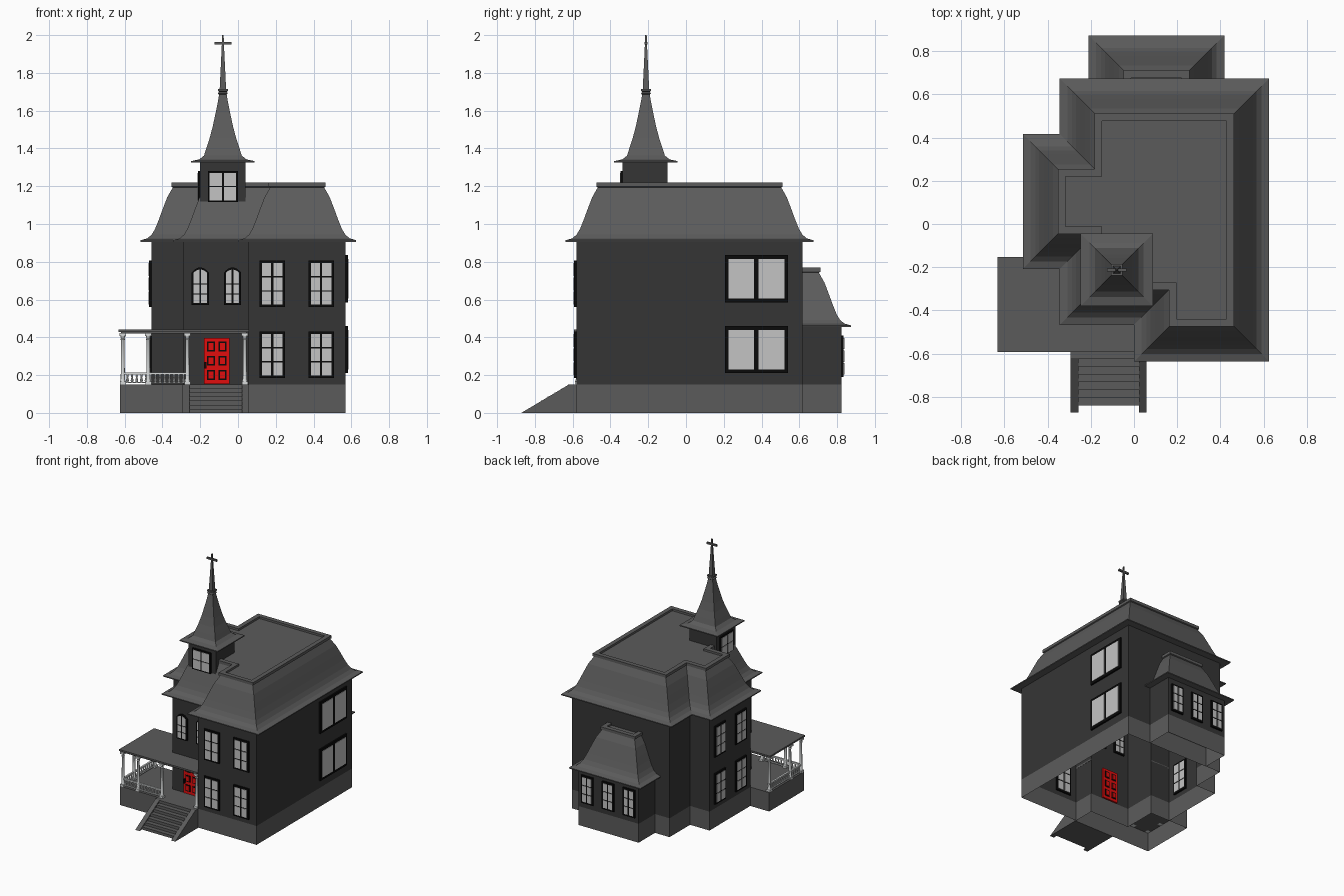
import bpy, bmesh, math
from mathutils import Matrix, Vector

if "Cube" in bpy.data.objects:
    bpy.data.objects.remove(bpy.data.objects["Cube"])

COLORS = [("wall_charcoal", (.036, .036, .036)), ("slate_grey", (.105, .105, .105)),
          ("frame_black", (.003, .003, .003)), ("pane_light_grey", (.55, .55, .55)),
          ("porch_white", (.68, .70, .70)), ("door_red", (.75, .004, .004))]
WALL, SLATE, BLACK, PANE, WHITE, RED = range(6)
MATS = []
for n, c in COLORS:
    m = bpy.data.materials.new(n)
    m.diffuse_color = (*c, 1)
    m.use_nodes = True
    m.node_tree.nodes["Principled BSDF"].inputs["Base Color"].default_value = m.diffuse_color
    MATS.append(m)


def finish(name, bm, matrix=None, smooth=False, fix=True):
    if fix:
        bmesh.ops.recalc_face_normals(bm, faces=bm.faces[:])
    me = bpy.data.meshes.new(name)
    bm.to_mesh(me)
    bm.free()
    for m in MATS:
        me.materials.append(m)
    ob = bpy.data.objects.new(name, me)
    bpy.context.collection.objects.link(ob)
    if matrix is not None:
        ob.matrix_world = matrix
    if smooth:
        bpy.ops.object.select_all(action='DESELECT')
        ob.select_set(True)
        bpy.context.view_layer.objects.active = ob
        bpy.ops.object.shade_smooth_by_angle(angle=math.radians(40))
    return ob


def inset(poly, d):
    """Inset a counter-clockwise right-angled outline."""
    out = []
    for i, p in enumerate(poly):
        a, b, c = Vector(poly[i - 1]), Vector(p), Vector(poly[(i + 1) % len(poly)])
        e, f = (b - a).normalized(), (c - b).normalized()
        out.append(b + d * Vector((-e.y - f.y, e.x + f.x)))
    return out


def loft(bm, poly, profile, mat, bottom=False, top=True):
    """Sweep (inset, z) profile round an outline."""
    rings = [[bm.verts.new((p.x, p.y, z)) for p in inset(poly, d)] for d, z in profile]
    n = len(poly)
    faces = [bm.faces.new((r[i], r[(i + 1) % n], s[(i + 1) % n], s[i]))
             for r, s in zip(rings, rings[1:]) for i in range(n)]
    if bottom:
        faces.append(bm.faces.new(rings[0][::-1]))
    if top:
        faces.append(bm.faces.new(rings[-1]))
    for f in faces:
        f.material_index = mat


def shell(name, poly, profile, mat, bottom=False, top=True):
    bm = bmesh.new()
    loft(bm, poly, profile, mat, bottom, top)
    return finish(name, bm, fix=bottom and top)


def rect(x0, x1, y0, y1):
    return [(x0, y0), (x1, y0), (x1, y1), (x0, y1)]


def prism(bm, pts, y0, y1, mat):
    """Extrude an (x, z) outline from y0 to y1."""
    a = [bm.verts.new((x, y0, z)) for x, z in pts]
    b = [bm.verts.new((x, y1, z)) for x, z in pts]
    n = len(pts)
    fs = [bm.faces.new(a), bm.faces.new(b[::-1])]
    fs += [bm.faces.new((a[i], b[i], b[(i + 1) % n], a[(i + 1) % n])) for i in range(n)]
    for f in fs:
        f.material_index = mat


def box(bm, x0, x1, y0, y1, z0, z1, mat):
    prism(bm, rect(x0, x1, z0, z1), y0, y1, mat)


def facing(x, y, z, deg):
    return Matrix.Translation((x, y, z)) @ Matrix.Rotation(math.radians(deg), 4, 'Z')


def window(name, x, y, z, deg, w, h, cols=2, rows=3, rise=0.0, edge=.013, bar=.012):
    """Black frame with light panes, facing -y before turning; rise makes an arched head."""
    bm = bmesh.new()
    top = lambda u: h / 2 - rise * (2 * u / w) ** 2
    us = [w / 2 - w * i / 8 for i in range(9)] if rise else [w / 2, -w / 2]
    prism(bm, [(-w / 2, -h / 2), (w / 2, -h / 2)] + [(u, top(u)) for u in us], -.012, .012, BLACK)
    pw = (w - 2 * edge - (cols - 1) * bar) / cols
    ph = (h - rise - 2 * edge - (rows - 1) * bar * .6) / rows
    for c in range(cols):
        for r in range(rows):
            u, v = -w / 2 + edge + c * (pw + bar), -h / 2 + edge + r * (ph + bar * .6)
            pts = rect(u, u + pw, v, v + ph)
            if rise and r == rows - 1:
                pts = pts[:2] + [(u + pw * t, top(u + pw * t) - edge) for t in (1, .66, .33, 0)]
            prism(bm, pts, -.015, .015, PANE)
    finish(name, bm, facing(x, y, z, deg))


# ---- main house: foundation, walls, mansard roof with rimmed deck
EAVE = [(.626, -.637), (.626, .674), (-.344, .674), (-.344, .416), (-.515, .416),
        (-.515, -.208), (-.344, -.208), (-.344, -.467), (0, -.467), (0, -.637)]
W = .056
MANSARD = [(W, 0), (0, 0), (0, .008), (.035, .018), (.058, .038), (.076, .068), (.095, .115),
           (.117, .175), (.14, .235), (.17, .288), (.162, .292), (.162, .314), (.197, .314), (.197, .298)]
shell("foundation", EAVE, [(W, 0), (W, .15)], SLATE, top=False)
shell("house_walls", EAVE, [(W, .15), (W, .91)], WALL, top=False)
shell("mansard_roof", EAVE, [(d, z + .906) for d, z in MANSARD], SLATE)

# ---- rear bay, open against the house wall
BAY = rect(-.21, .418, .3, .873)
bay = [shell("bay_foundation", BAY, [(.05, 0), (.05, .15)], SLATE, top=False),
       shell("bay_walls", BAY, [(.05, .15), (.05, .46)], WALL, top=False),
       shell("bay_roof", BAY, [(d, z + .455) for d, z in MANSARD], SLATE)]
for ob in bay:
    for v in ob.data.vertices:
        v.co.y = max(v.co.y, .617)

# ---- tower with flared spire and cross
TX, TY = -.08, -.212
shell("tower_walls", rect(TX - .12, TX + .12, -.335, -.098), [(0, 1.04), (0, 1.33)], WALL)
SPIRE = [(.118, 1.325), (.168, 1.325), (.168, 1.333), (.125, 1.342), (.1, 1.362), (.088, 1.4),
         (.07, 1.455), (.054, 1.515), (.038, 1.59), (.026, 1.65), (.02, 1.685), (.026, 1.69),
         (.021, 1.7), (.027, 1.705), (.027, 1.715), (.017, 1.715), (.007, 1.92), (.004, 2.0)]
shell("spire", rect(TX - .168, TX + .168, TY - .168, TY + .168),
      [(.168 - r, z) for r, z in SPIRE], SLATE)
bm = bmesh.new()
box(bm, TX - .045, TX + .045, TY - .007, TY + .007, 1.95, 1.964, SLATE)
finish("spire_cross_arm", bm)

# ---- windows
for z in (.308, .683):
    for x in (.181, .44):
        window("front_window", x, -.581, z, 0, .134, .245)
    for y in (.235, -.025):
        window("left_window", -.459, y, z, -90, .134, .245)
for z in (.335, .71):
    window("right_window", .57, .373, z, 90, .335, .25, 2, 1, edge=.02, bar=.024)
for x in (-.08, .104, .288):
    window("bay_window", x, .823, .3, 180, .105, .22)
for x in (-.2, -.029):
    window("arched_window", x, -.411, .67, 0, .092, .2, rise=.028, edge=.011, bar=.01)
window("tower_front_window", TX, -.335, 1.198, 0, .16, .165, 2, 2, edge=.01, bar=.01)
window("tower_left_window", TX - .12, -.216, 1.198, -90, .16, .165, 2, 2, edge=.01, bar=.01)

# ---- six panel door with knob
bm = bmesh.new()
box(bm, -.068, .068, -.012, .012, 0, .243, RED)
for u in (-.03, .03):
    for z in (.047, .122, .197):
        box(bm, u - .021, u + .021, -.015, .015, z - .026, z + .026, BLACK)
        box(bm, u - .013, u + .013, -.018, .018, z - .018, z + .018, RED)
box(bm, -.064, -.054, -.024, 0, .08, .115, BLACK)
finish("front_door", bm, facing(-.113, -.411, .154, 0))

# ---- porch base and flat roof wrapped round the entry
def porch_outline(x0, y0):
    return [(x0, y0), (.057, y0), (.057, -.412), (-.289, -.412), (-.289, -.152), (x0, -.152)]

shell("porch_base", porch_outline(-.625, -.588), [(0, 0), (0, .15)], SLATE)
shell("porch_roof", porch_outline(-.632, -.592),
      [(.012, .42), (.012, .427), (0, .429), (0, .442)], SLATE, bottom=True)

# ---- stairs with sloped cheeks
bm = bmesh.new()
for i in range(7):
    box(bm, -.256, .022, -.84 + .036 * i, -.588, .15 * i / 7, .15 * (i + 1) / 7, SLATE)
finish("stair_steps", bm)
for x0, x1 in ((-.293, -.256), (.022, .058)):
    bm = bmesh.new()
    prism(bm, [(-.872, 0), (-.588, 0), (-.588, .15), (-.62, .15)], -x1, -x0, SLATE)
    finish("stair_cheek", bm, facing(0, 0, 0, 90))


# ---- porch posts, rails and balusters
def turned(bm, x, y, profile, sides):
    rings = [[bm.verts.new((x + r * math.cos(2 * math.pi * i / sides),
                            y + r * math.sin(2 * math.pi * i / sides), z)) for i in range(sides)]
             for r, z in profile]
    for a, b in zip(rings, rings[1:]):
        for i in range(sides):
            j = (i + 1) % sides
            bm.faces.new((a[i], a[j], b[j], b[i])).material_index = WHITE


PY, PX = -.572, -.61
for x, y in ((PX, PY), (-.475, PY), (-.268, PY), (.036, PY), (PX, -.435), (PX, -.175)):
    bm = bmesh.new()
    turned(bm, x, y, [(.015, .165), (.011, .18), (.009, .385), (.013, .39), (.009, .395), (.015, .41)], 12)
    box(bm, x - .016, x + .016, y - .016, y + .016, .15, .166, WHITE)
    box(bm, x - .017, x + .017, y - .017, y + .017, .408, .422, WHITE)
    finish("porch_post", bm, smooth=True)

VASE = [(.004, .16), (.008, .172), (.004, .188), (.006, .194), (.004, .205)]
bm = bmesh.new()
for z0, z1 in ((.157, .163), (.203, .214)):
    box(bm, PX, -.268, PY - .007, PY + .007, z0, z1, WHITE)
    box(bm, PX - .007, PX + .007, PY, -.16, z0, z1, WHITE)
for i in range(1, 14):
    turned(bm, PX + .0247 * i, PY, VASE, 8)
for i in range(1, 16):
    turned(bm, PX, PY + .0258 * i, VASE, 8)
finish("porch_balustrade", bm, smooth=True)
